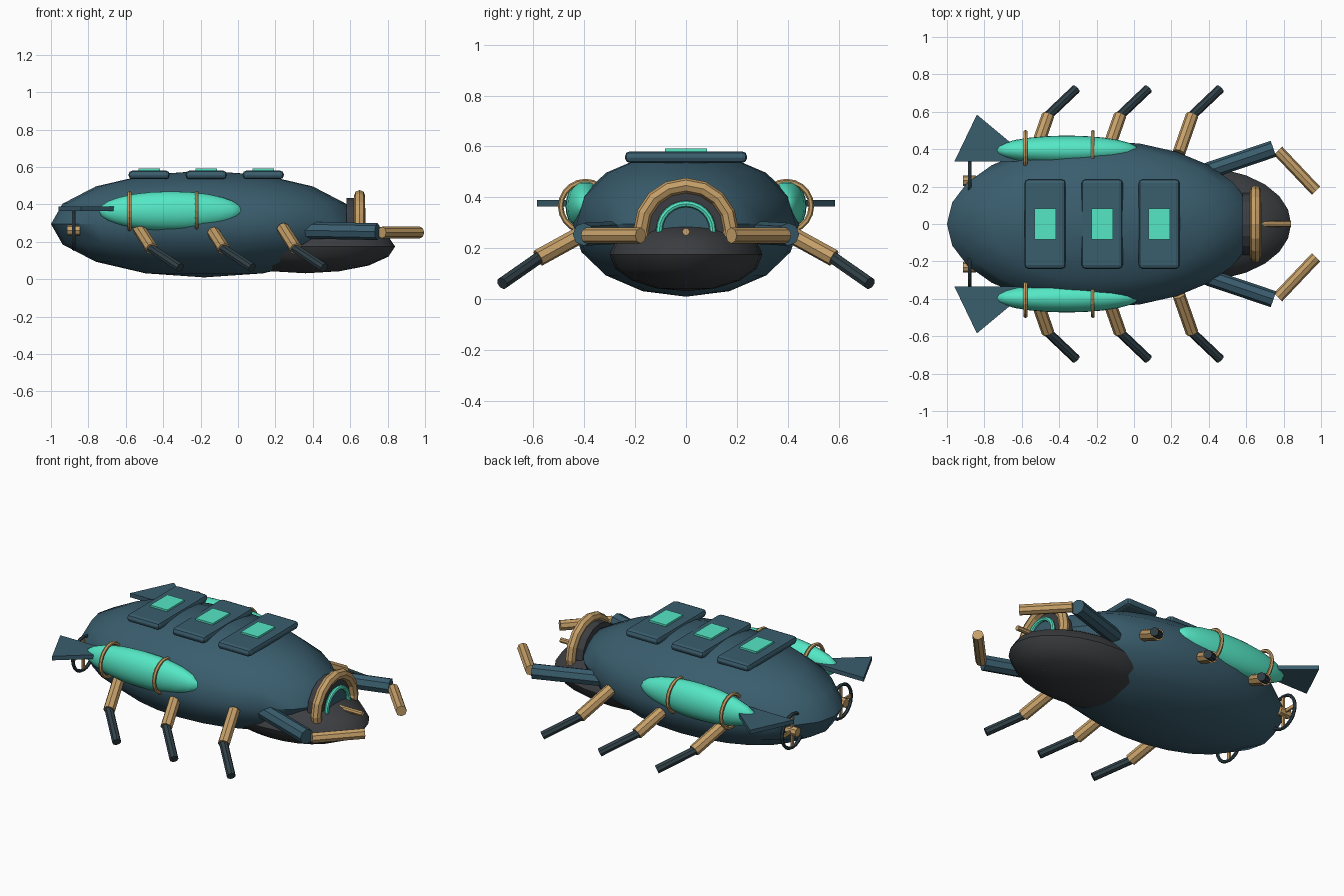
import bpy, math
from mathutils import Vector, Matrix

if "Cube" in bpy.data.objects:
    bpy.data.objects.remove(bpy.data.objects["Cube"])


def mat(name, col):
    m = bpy.data.materials.new(name)
    m.diffuse_color = (*col, 1)
    m.use_nodes = True
    m.node_tree.nodes["Principled BSDF"].inputs["Base Color"].default_value = m.diffuse_color
    return m


TEAL = mat("teal", (0.042, 0.11, 0.155))
CYAN = mat("cyan", (0.09, 0.80, 0.56))
GOLD = mat("gold", (0.56, 0.35, 0.14))
GREY = mat("dark_grey", (0.045, 0.048, 0.053))
DARK = mat("dark_slate", (0.03, 0.053, 0.065))
X_AXIS = (0, math.pi / 2, 0)


def finish(name, m, smooth=False):
    o = bpy.context.object
    o.name = name
    o.data.materials.append(m)
    if smooth:
        bpy.ops.object.shade_smooth_by_angle(angle=math.radians(40))
    return o


def ball(name, m, loc, r, seg=24, rings=8):
    bpy.ops.mesh.primitive_uv_sphere_add(segments=seg, ring_count=rings, radius=1, location=loc)
    bpy.context.object.scale = r
    bpy.ops.object.transform_apply(location=False, rotation=False, scale=True)
    return finish(name, m, True)


def ring(name, m, loc, R, r, seg=16, mseg=6):
    bpy.ops.mesh.primitive_torus_add(location=loc, rotation=X_AXIS, major_radius=R,
                                     minor_radius=r, major_segments=seg, minor_segments=mseg)
    return finish(name, m)


def rod(name, m, a, b, r, sides=8):
    a, b = Vector(a), Vector(b)
    d = b - a
    bpy.ops.mesh.primitive_cylinder_add(vertices=sides, radius=r, depth=d.length, location=(a + b) / 2,
                                        rotation=d.to_track_quat('Z', 'Y').to_euler())
    return finish(name, m)


def box(name, m, loc, size, bevel=0):
    bpy.ops.mesh.primitive_cube_add(size=1, location=loc)
    bpy.context.object.scale = size
    bpy.ops.object.transform_apply(location=False, rotation=False, scale=True)
    o = finish(name, m)
    if bevel:
        b = o.modifiers.new("bevel", 'BEVEL')
        b.width, b.segments = bevel, 2
    return o


# Hull and chin
ball("hull", TEAL, (-0.18, 0, 0.295), (0.82, 0.445, 0.285))
ball("chin", GREY, (0.36, 0, 0.175), (0.48, 0.30, 0.143))

# Nose: gold collar, dark port, glowing ring and probe
ring("nose_collar", GOLD, (0.65, 0, 0.27), 0.177, 0.03, 16, 8)
rod("nose_port", GREY, (0.58, 0, 0.27), (0.65, 0, 0.27), 0.165, 16)
rod("nose_lens", TEAL, (0.60, 0, 0.27), (0.66, 0, 0.27), 0.10, 24)
ring("nose_light_ring", CYAN, (0.67, 0, 0.27), 0.105, 0.013, 24, 8)
rod("nose_probe", GOLD, (0.65, 0, 0.265), (0.84, 0, 0.265), 0.015)

# Roof panels with windows
for i in range(3):
    x = -0.475 + i * 0.305
    box(f"roof_panel_{i+1}", TEAL, (x, 0, 0.558), (0.22, 0.48, 0.046), 0.02)
    box(f"roof_window_{i+1}", CYAN, (x, 0, 0.58), (0.115, 0.165, 0.024))

for side, s in (("left", 1), ("right", -1)):
    # Side pods with bands
    ball(f"{side}_pod", CYAN, (-0.36, s * 0.395, 0.365), (0.385, 0.078, 0.105), 24, 12)
    for i, x in enumerate((-0.58, -0.22)):
        ring(f"{side}_pod_band_{i+1}", GOLD, (x, s * 0.395, 0.365), 0.097, 0.011, 20, 6)

    # Tail fin: flat triangle
    pts = [(-0.96, 0.335), (-0.54, 0.335), (-0.84, 0.585)]
    verts = [(x, s * y, z) for z in (0.365, 0.39) for x, y in pts]
    faces = [(2, 1, 0), (3, 4, 5), (0, 1, 4, 3), (1, 2, 5, 4), (2, 0, 3, 5)]
    if s < 0:
        faces = [f[::-1] for f in faces]
    me = bpy.data.meshes.new(f"{side}_tail_fin")
    me.from_pydata(verts, [], faces)
    me.materials.append(TEAL)
    bpy.context.collection.objects.link(bpy.data.objects.new(f"{side}_tail_fin", me))

    # Propeller: ring, hub, crossed blades
    y, z = s * 0.232, 0.262
    ring(f"{side}_propeller_ring", DARK, (-0.878, y, z), 0.10, 0.01, 20, 6)
    rod(f"{side}_propeller_hub", GOLD, (-0.915, y, z), (-0.845, y, z), 0.028)
    box(f"{side}_blade_upright", GOLD, (-0.878, y, z), (0.01, 0.02, 0.19))
    box(f"{side}_blade_level", GOLD, (-0.878, y, z), (0.01, 0.19, 0.02))

    # Front arm
    rod(f"{side}_upper_arm", TEAL, (0.36, s * 0.272, 0.262), (0.745, s * 0.402, 0.255), 0.045)
    rod(f"{side}_forearm", GOLD, (0.77, s * 0.392, 0.25), (0.973, s * 0.178, 0.25), 0.031)

    # Three jointed legs
    for i in range(3):
        x = -0.46 + i * 0.385
        knee = (x, s * 0.58, 0.162)
        rod(f"{side}_thigh_{i+1}", GOLD, (x - 0.07, s * 0.38, 0.272), knee, 0.034)
        rod(f"{side}_shin_{i+1}", DARK, (x - 0.01, s * 0.57, 0.168), (x + 0.15, s * 0.722, 0.062), 0.025)
